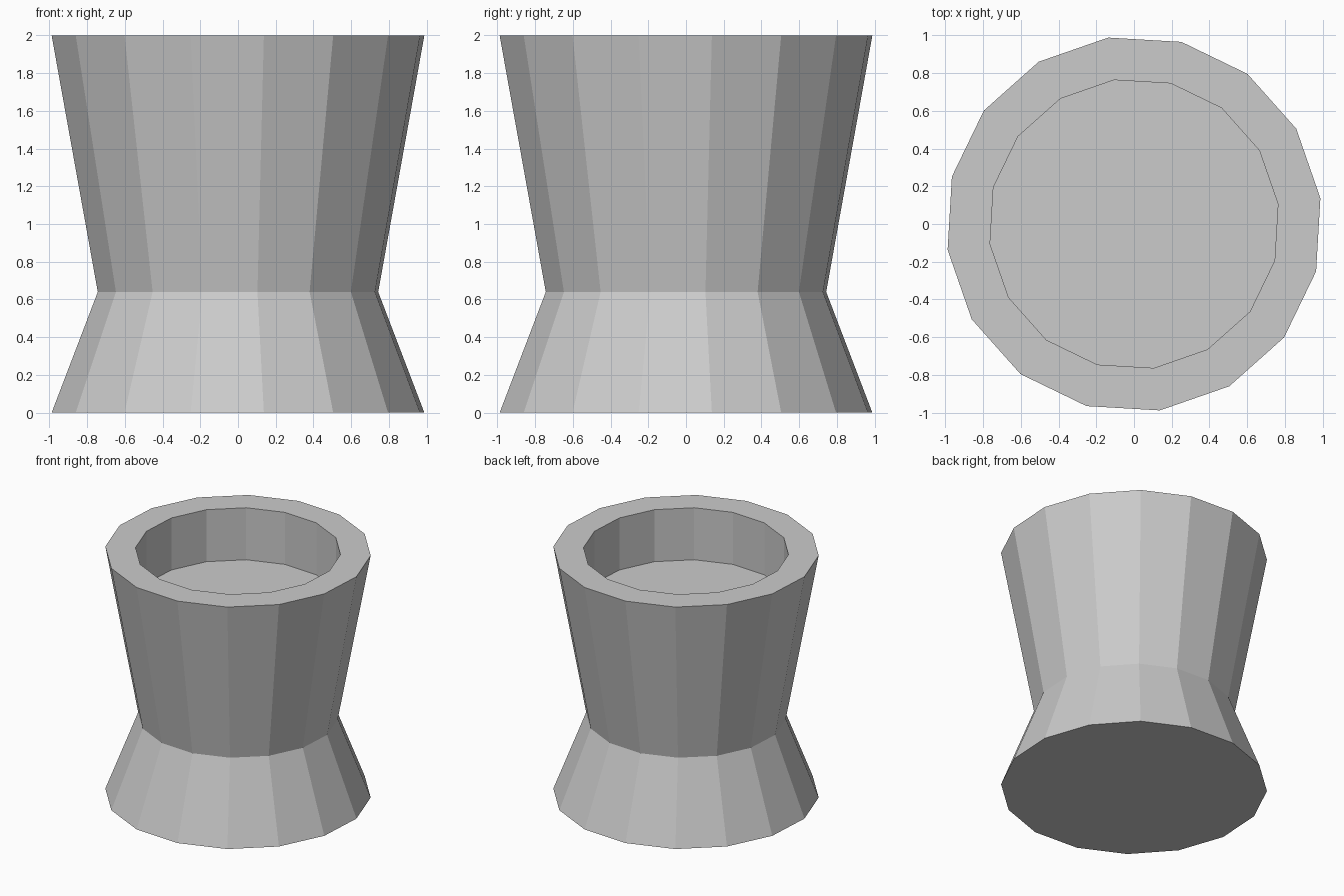
import bpy
import bmesh
from math import cos, sin, tau, radians

cube = bpy.data.objects.get("Cube")
if cube:
    bpy.data.objects.remove(cube, do_unlink=True)

SIDES = 16
TWIST = radians(7.9)
# Outline from base centre outwards, up over the rim and down to the inner floor
PROFILE = [(0.997, 0.0), (0.75, 0.64), (0.997, 2.0), (0.77, 2.0), (0.77, 1.57)]

grey = bpy.data.materials.new("plain grey")
grey.use_nodes = True
colour = (0.6, 0.6, 0.6, 1.0)
grey.diffuse_color = colour
grey.node_tree.nodes["Principled BSDF"].inputs["Base Color"].default_value = colour


def ring(bm, radius, z):
    angles = [TWIST + tau * i / SIDES for i in range(SIDES)]
    return [bm.verts.new((radius * cos(a), radius * sin(a), z)) for a in angles]


# Waisted cup: faceted walls, flat rim and shallow recess
bm = bmesh.new()
rings = [ring(bm, r, z) for r, z in PROFILE]
for low, high in zip(rings, rings[1:]):
    for i in range(SIDES):
        j = (i + 1) % SIDES
        bm.faces.new((low[i], low[j], high[j], high[i]))

# Base and recess floor
bm.faces.new(rings[0][::-1])
bm.faces.new(rings[-1])
bmesh.ops.recalc_face_normals(bm, faces=bm.faces)

mesh = bpy.data.meshes.new("waisted_cup")
bm.to_mesh(mesh)
bm.free()
mesh.materials.append(grey)
cup = bpy.data.objects.new("waisted_cup", mesh)
bpy.context.collection.objects.link(cup)
